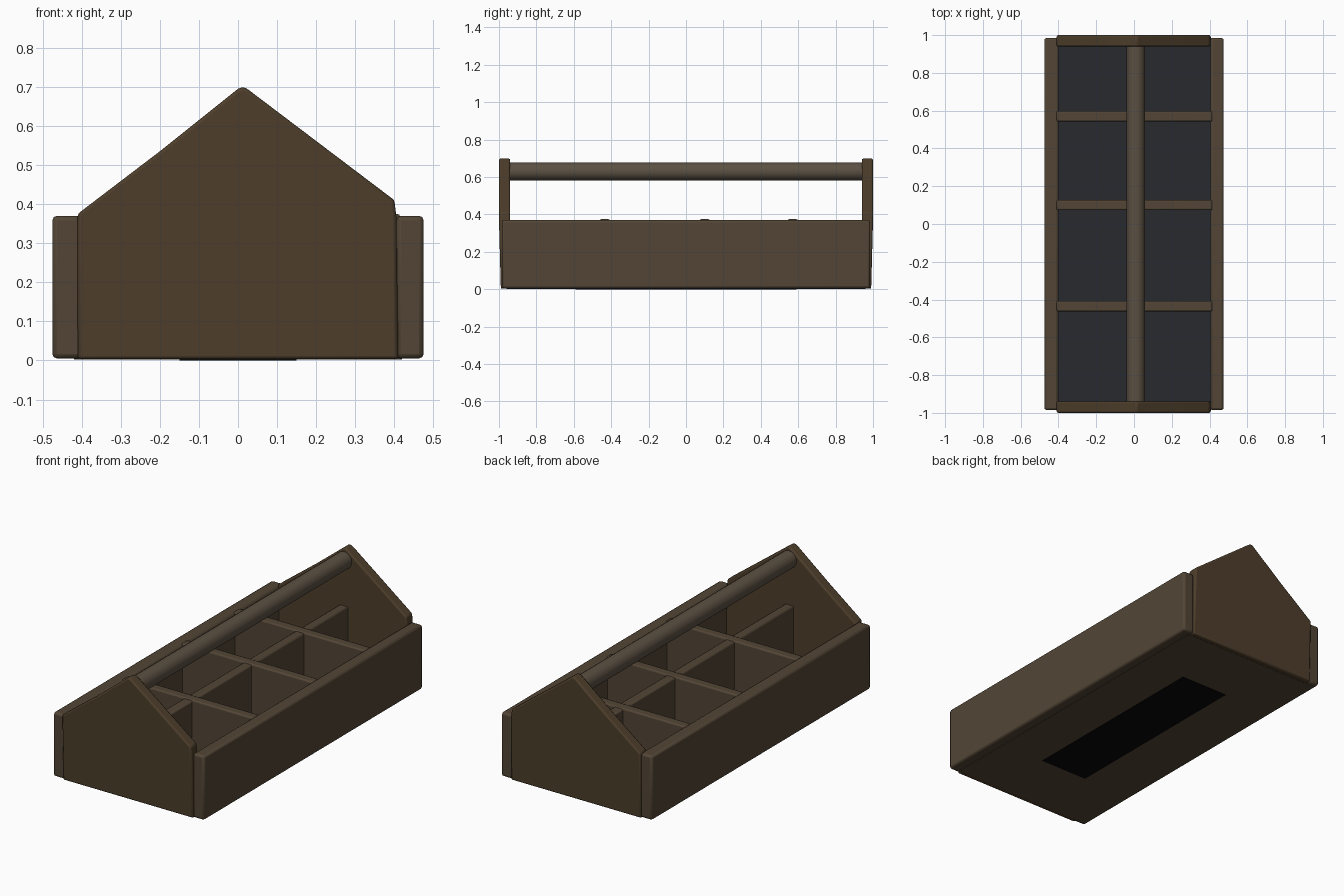
import bpy, bmesh
from math import radians
from mathutils import Matrix

if "Cube" in bpy.data.objects:
    bpy.data.objects.remove(bpy.data.objects["Cube"])


def material(name, rgb):
    m = bpy.data.materials.new(name)
    m.diffuse_color = (*rgb, 1)
    m.use_nodes = True
    m.node_tree.nodes["Principled BSDF"].inputs["Base Color"].default_value = m.diffuse_color
    return m


BROWN = material("aged_wood", (0.085, 0.06, 0.036))
RUST = material("warm_wood", (0.075, 0.048, 0.024))
WORN = material("worn_wood", (0.105, 0.08, 0.055))
DARK = material("dark_floor", (0.022, 0.023, 0.026))
BLACK = material("black_patch", (0.002, 0.002, 0.002))


def finish(name, bm, mat, bevel=0.008):
    bmesh.ops.recalc_face_normals(bm, faces=bm.faces)
    me = bpy.data.meshes.new(name)
    bm.to_mesh(me)
    bm.free()
    ob = bpy.data.objects.new(name, me)
    bpy.context.collection.objects.link(ob)
    me.materials.append(mat)
    if bevel:
        b = ob.modifiers.new("worn_edges", 'BEVEL')
        b.width, b.segments, b.limit_method = bevel, 2, 'ANGLE'
    bpy.ops.object.select_all(action='DESELECT')
    ob.select_set(True)
    bpy.context.view_layer.objects.active = ob
    bpy.ops.object.shade_smooth_by_angle(angle=radians(40))
    return ob


def box(name, x, y, z, mat, bevel=0.008):
    bm = bmesh.new()
    bmesh.ops.create_cube(bm, size=1)
    for v in bm.verts:
        v.co = [lo + (c + 0.5) * (hi - lo) for c, (lo, hi) in zip(v.co, (x, y, z))]
    return finish(name, bm, mat, bevel)


# Long side boards
box("side_board_left", (-0.475, -0.40), (-0.985, 0.985), (0.005, 0.37), BROWN, 0.012)
box("side_board_right", (0.405, 0.475), (-0.985, 0.985), (0.005, 0.37), BROWN, 0.012)

# Peaked end boards
gable = [(-0.41, 0.003), (0.41, 0.003), (0.405, 0.37), (0.40, 0.41),
         (0.03, 0.69), (0.015, 0.70), (0.0, 0.695), (-0.20, 0.535), (-0.41, 0.375)]
for name, outer, inner in (("end_board_front", -1.0, -0.94), ("end_board_back", 1.0, 0.94)):
    bm = bmesh.new()
    face = bm.faces.new([bm.verts.new((x, outer * (1 if z > 0.3 else 0.99), z)) for x, z in gable])
    ext = bmesh.ops.extrude_face_region(bm, geom=[face])["geom"]
    for v in ext:
        if isinstance(v, bmesh.types.BMVert):
            v.co.y = inner
    if face.is_valid is False or not any(len(f.verts) == len(gable) and
                                         abs(f.calc_center_median().y) > 0.97 for f in bm.faces):
        bmesh.ops.holes_fill(bm, edges=bm.edges)
    finish(name, bm, RUST)

# Carrying dowel between the end boards
bm = bmesh.new()
bmesh.ops.create_cone(bm, cap_ends=True, segments=16, radius1=0.049, radius2=0.049, depth=1.92,
                      matrix=Matrix.Translation((0.01, 0, 0.63)) @ Matrix.Rotation(radians(90), 4, 'X'))
finish("handle_dowel", bm, WORN, 0)

# Floor and the dark patch underneath
box("floor_board", (-0.42, 0.42), (-0.96, 0.96), (0.004, 0.05), DARK, 0)
box("underside_board", (-0.42, 0.42), (-0.96, 0.96), (0.002, 0.02), BROWN, 0)
box("underside_patch", (-0.15, 0.15), (-0.59, 0.59), (0.0, 0.012), BLACK, 0)

# Compartment dividers: one lengthwise, three crosswise
box("long_divider", (-0.02, 0.035), (-0.95, 0.95), (0.04, 0.37), BROWN)
for i, y in enumerate((-0.435, 0.10, 0.57)):
    box(f"cross_divider_{i + 1}", (-0.41, 0.415), (y - 0.027, y + 0.027), (0.04, 0.375), BROWN)
